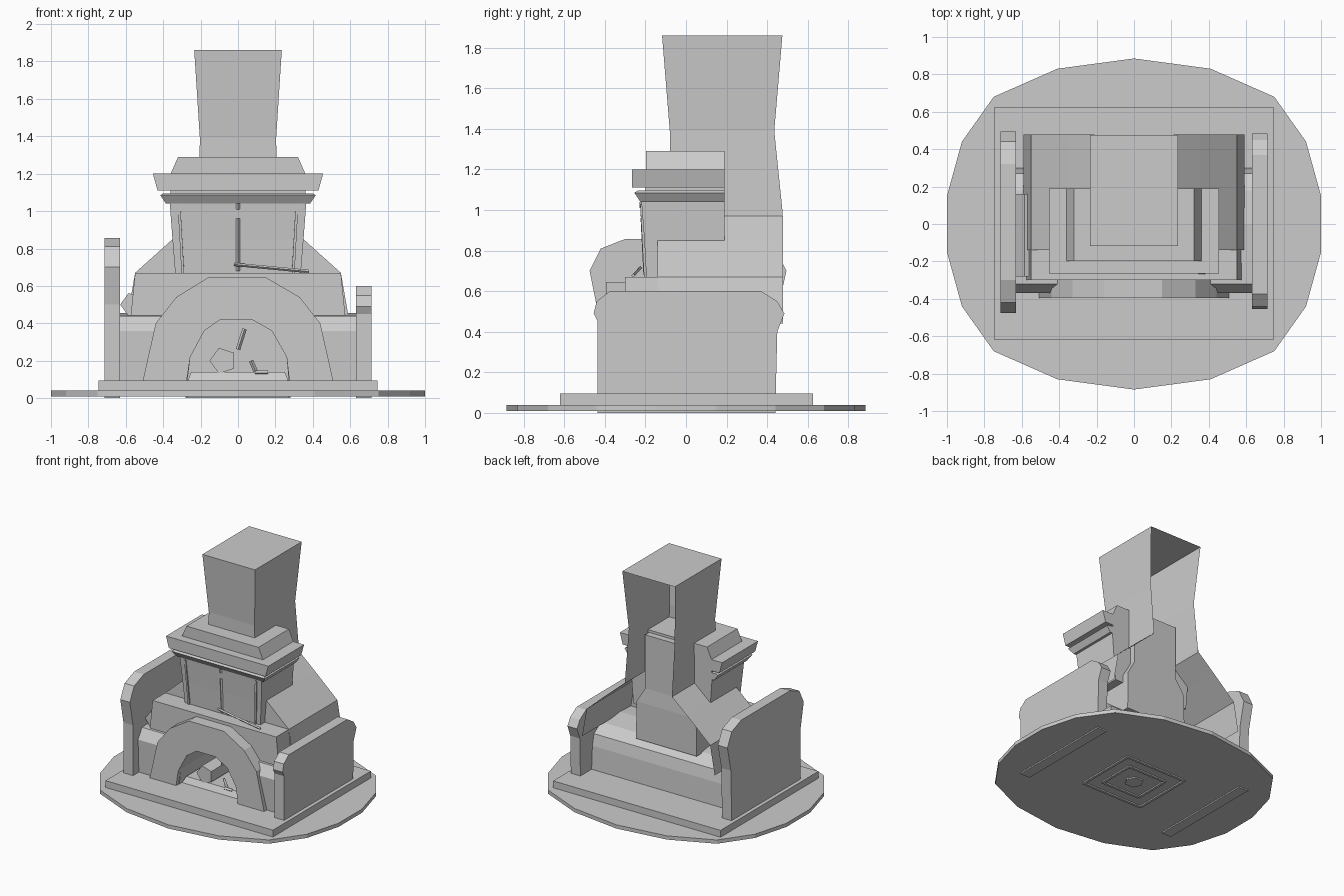
import bpy, bmesh, math
from mathutils import Vector

if "Cube" in bpy.data.objects:
    bpy.data.objects.remove(bpy.data.objects["Cube"])


def make(name, verts, faces, recalc=True):
    me = bpy.data.meshes.new(name)
    me.from_pydata(verts, [], faces)
    bm = bmesh.new()
    bm.from_mesh(me)
    if recalc:
        bmesh.ops.recalc_face_normals(bm, faces=bm.faces)
    bm.to_mesh(me)
    bm.free()
    ob = bpy.data.objects.new(name, me)
    bpy.context.collection.objects.link(ob)
    return ob


def extrude(name, pts, a, b, axis, skip=()):
    """Extrude a 2D outline from a to b along an axis; skip drops end caps."""
    put = {'x': lambda p, t: (t, p[0], p[1]),
           'y': lambda p, t: (p[0], t, p[1]),
           'z': lambda p, t: (p[0], p[1], t)}[axis]
    n = len(pts)
    verts = [put(p, a) for p in pts] + [put(p, b) for p in pts]
    faces = [(i, (i + 1) % n, n + (i + 1) % n, n + i) for i in range(n)]
    if 'a' not in skip:
        faces.append(tuple(range(n)))
    if 'b' not in skip:
        faces.append(tuple(range(n, 2 * n)))
    return make(name, verts, faces)


def loft(name, rows, open_back=False, bottom=True, top=True):
    """Stack of rectangles (half width, front y, back y, z)."""
    verts, faces = [], []
    for w, y0, y1, z in rows:
        verts += [(-w, y0, z), (w, y0, z), (w, y1, z), (-w, y1, z)]
    for r in range(len(rows) - 1):
        for i in range(4):
            if open_back and i == 2:
                continue
            j = (i + 1) % 4
            faces.append((4 * r + i, 4 * r + j, 4 * r + 4 + j, 4 * r + 4 + i))
    if bottom:
        faces.append((0, 1, 2, 3))
    if top:
        k = len(verts) - 4
        faces.append((k, k + 1, k + 2, k + 3))
    return make(name, verts, faces)


def rod(name, p, q, r, sides=5):
    """Faceted prism between two points."""
    p, q = Vector(p), Vector(q)
    rot = (q - p).to_track_quat('Z', 'Y')
    ring = [rot @ Vector((r * math.cos(2 * math.pi * i / sides),
                          r * math.sin(2 * math.pi * i / sides), 0)) for i in range(sides)]
    faces = [(i, (i + 1) % sides, sides + (i + 1) % sides, sides + i) for i in range(sides)]
    faces += [tuple(range(sides)), tuple(range(sides, 2 * sides))]
    return make(name, [p + v for v in ring] + [q + v for v in ring], faces)


# Oval ground slab and square plinth
q = [(1, .15), (.92, .44), (.75, .68), (.41, .83)]
half = q + [(0, .885)] + [(-x, y) for x, y in reversed(q)]
extrude("ground_slab", half + [(-x, -y) for x, y in half], .01, .04, 'z')
loft("plinth", [(.745, -.62, .625, .04), (.745, -.62, .625, .095)])

# Side walls with chamfered corners
extrude("right_wall", [(-.435, 0), (-.435, .45), (-.455, .49), (-.44, .55), (-.375, .6),
                       (.37, .6), (.45, .55), (.485, .49), (.45, .4), (.44, 0)], .63, .715, 'x')
extrude("left_wall", [(-.435, 0), (-.435, .5), (-.475, .7), (-.42, .81), (-.3, .857),
                      (.32, .857), (.44, .81), (.495, .7), (.45, .5), (.44, 0)], -.715, -.63, 'x')

# Hearth body with a rounded back edge
body = extrude("hearth_body", [(-.36, .09), (-.37, .36), (-.32, .44), (0, .455), (.18, .43),
                               (.27, .37), (.29, .28), (.3, .09)], -.63, .63, 'x')

# Arch outlines
outer = [(-.51, .09), (-.44, .4), (-.33, .54), (-.16, .645), (.15, .645), (.33, .54), (.44, .4), (.51, .09)]
inner = [(-.275, .09), (-.255, .22), (-.18, .36), (-.095, .42), (.075, .42), (.18, .36), (.26, .22), (.275, .09)]

# Cut the fire opening into the body
cutter = extrude("opening_cutter", [(x, z if z > .1 else .05) for x, z in inner], -.6, .12, 'y')
mod = body.modifiers.new("opening", 'BOOLEAN')
mod.object = cutter
mod.operation = 'DIFFERENCE'
mod.solver = 'EXACT'
bpy.context.view_layer.objects.active = body
bpy.ops.object.modifier_apply(modifier="opening")
bpy.data.objects.remove(cutter)

# Stone arch around the opening
n = len(outer)
verts = [(x, y, z) for y in (-.395, -.28) for loop in (outer, inner) for x, z in loop]
faces = []
for i in range(n - 1):
    o, k = i, i + n
    faces += [(o, o + 1, k + 1, k), (o + 2 * n, o + 1 + 2 * n, k + 1 + 2 * n, k + 2 * n),
              (o, o + 1, o + 1 + 2 * n, o + 2 * n), (k, k + 1, k + 1 + 2 * n, k + 2 * n)]
faces += [(0, n, 3 * n, 2 * n), (n - 1, 2 * n - 1, 4 * n - 1, 3 * n - 1)]
make("stone_arch", verts, faces)

# Fuel in the opening
loft("ember_bed", [(.27, -.33, .12, .09), (.25, -.3, .12, .14)])
rod("fire_log", (-.08, -.31, .2), (-.08, .1, .2), .072)
rod("fire_stick_tall", (0, -.2, .26), (.035, -.2, .37), .012, 4)
rod("fire_stick_low", (.07, -.28, .2), (.1, -.28, .13), .012, 4)
rod("fire_stick_flat", (.09, -.3, .135), (.16, -.3, .135), .012, 4)

# Mantel and sloping hood, open at the back
extrude("mantel", [(-.575, .43), (.575, .43), (.55, .67), (-.55, .67)], -.3, -.14, 'y')
hood = [(-.59, .44), (-.55, .67), (-.355, .845), (-.21, .97)]
side = hood + [(-x, z) for x, z in reversed(hood)]
verts = [(x, y, z) for y in (-.14, .478) for x, z in side]
m = len(side)
faces = [(i, i + 1, m + i + 1, m + i) for i in range(m - 1) if i != 3]
faces.append(tuple(range(m)))
make("hood", verts, faces)

# Flue throat inside the hood
loft("flue_throat", [(.27, -.1, .25, .42), (.265, -.1, .25, .72), (.195, -.07, .24, .84),
                     (.195, -.07, .24, 1.27)])

# Chimney, open at the back
loft("chimney", [(.21, -.08, .475, .965), (.209, -.08, .475, 1.0), (.204, -.08, .435, 1.39),
                 (.234, -.118, .475, 1.86)], open_back=True, bottom=False)

# Front breast block and cornice mouldings
loft("breast_block", [(.335, -.195, .19, .66), (.35, -.205, .19, .845), (.365, -.22, .19, 1.045)])
loft("lower_moulding", [(.385, -.225, .19, 1.04), (.415, -.255, .19, 1.085), (.4, -.24, .19, 1.095)])
loft("cornice_neck", [(.36, -.2, .19, 1.09), (.36, -.2, .19, 1.115)])
loft("cornice_slab", [(.43, -.265, .19, 1.11), (.455, -.265, .19, 1.2)])
loft("cornice_cap", [(.36, -.197, .19, 1.2), (.32, -.197, .19, 1.29)])

# Thin seams between the breast boards, and a leaning stick
rod("centre_seam", (0, -.2, .68), (0, -.214, .96), .01, 4)
rod("centre_seam_top", (0, -.218, 1.01), (0, -.22, 1.04), .01, 4)
for s, label in ((-1, "left"), (1, "right")):
    rod(label + "_seam", (s * .295, -.2, .67), (s * .315, -.219, 1.03), .01, 4)
rod("leaning_stick", (-.02, -.225, .715), (.38, -.26, .677), .009, 4)

# Log beside the left wall
rod("side_log", (-.565, -.28, .5), (-.565, .16, .5), .065)

# Footing rims under the slab
for w, y in ((.27, .25), (.17, .15)):
    for s in (-1, 1):
        loft("footing_rim", [(w, s * y - .01, s * y + .01, 0), (w, s * y - .01, s * y + .01, .02)])
        ob = loft("footing_rim_side", [(.01, -y, y, 0), (.01, -y, y, .02)])
        ob.location.x = s * w
rod("footing_core", (0, 0, 0), (0, 0, .02), .07, 6)
